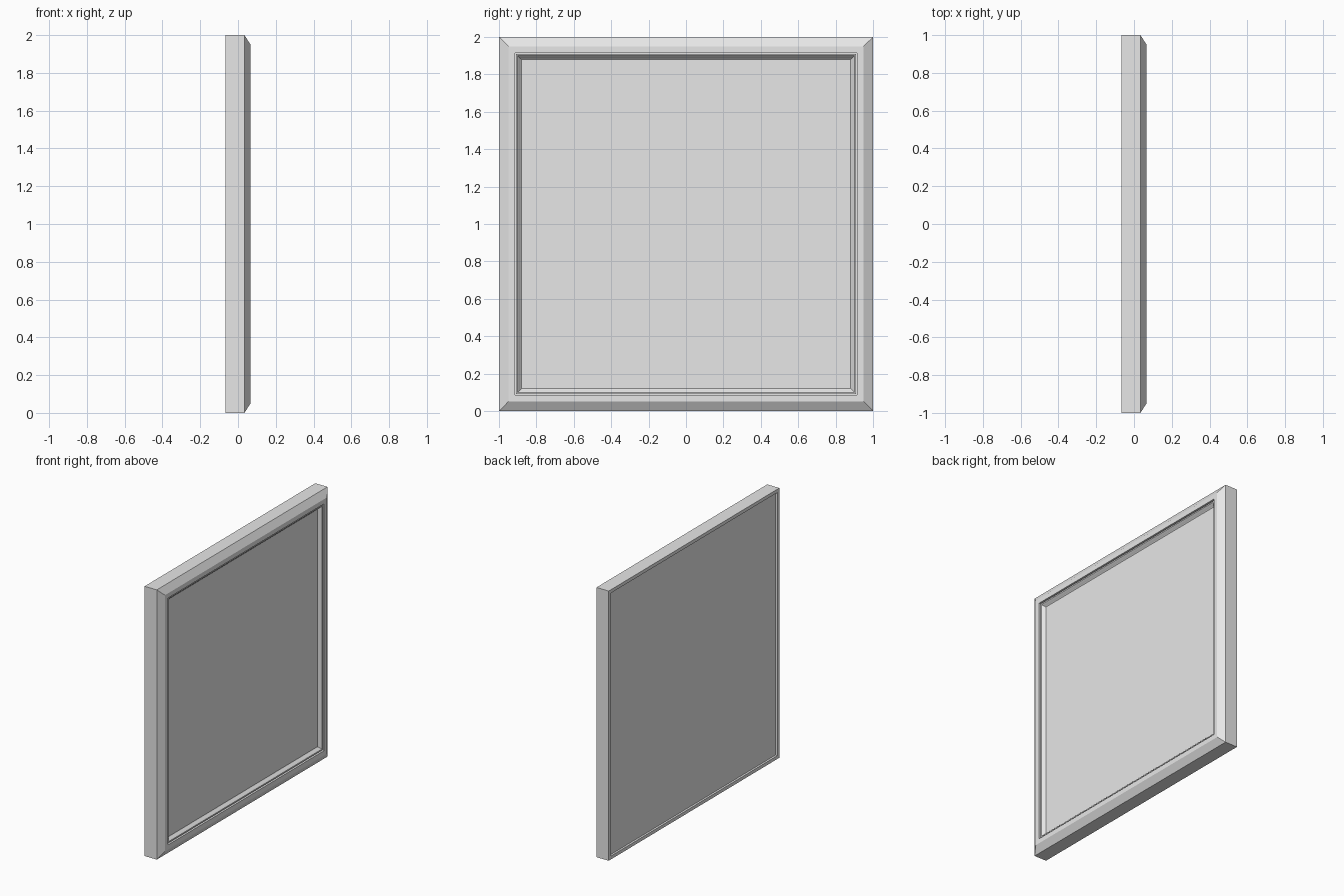
import bpy
import bmesh

cube = bpy.data.objects.get("Cube")
if cube:
    bpy.data.objects.remove(cube, do_unlink=True)

# Single light grey finish
grey = bpy.data.materials.new("light_grey")
grey.use_nodes = True
colour = (0.8, 0.8, 0.8, 1)
grey.diffuse_color = colour
grey.node_tree.nodes["Principled BSDF"].inputs["Base Color"].default_value = colour


def square_sweep(name, profile, close_loop=False, cap=False):
    """Sweep a (half width, x) profile around a square with mitred corners."""
    bm = bmesh.new()
    rings = [[bm.verts.new((x, sy * h, 1 + sz * h))
              for sy, sz in ((-1, -1), (1, -1), (1, 1), (-1, 1))]
             for h, x in profile]
    pairs = list(zip(rings, rings[1:]))
    if close_loop:
        pairs.append((rings[-1], rings[0]))
    for a, b in pairs:
        for i in range(4):
            j = (i + 1) % 4
            bm.faces.new((a[i], a[j], b[j], b[i]))
    if cap:
        bm.faces.new(rings[0])
        bm.faces.new(rings[-1])
    bmesh.ops.recalc_face_normals(bm, faces=bm.faces)
    mesh = bpy.data.meshes.new(name)
    bm.to_mesh(mesh)
    bm.free()
    mesh.materials.append(grey)
    obj = bpy.data.objects.new(name, mesh)
    bpy.context.collection.objects.link(obj)
    bpy.ops.object.select_all(action="DESELECT")
    obj.select_set(True)
    bpy.context.view_layer.objects.active = obj
    bpy.ops.object.shade_smooth_by_angle(angle=0.5)
    return obj


# Outer frame: flat sides, chamfered front edge, narrow rim, shallow back lip
square_sweep("outer_frame", [(0.975, -0.066), (1, -0.066), (1, 0.034),
                             (0.95, 0.066), (0.915, 0.066), (0.915, 0.02),
                             (0.915, -0.051), (0.975, -0.051)], close_loop=True)

# Inset panel with a coved border, set off from the frame by a fine groove
square_sweep("inset_panel", [(0.915, -0.051), (0.915, 0.05), (0.908, 0.05),
                             (0.908, 0.06), (0.9, 0.058), (0.893, 0.051),
                             (0.888, 0.042), (0.88, 0.036)], cap=True)
